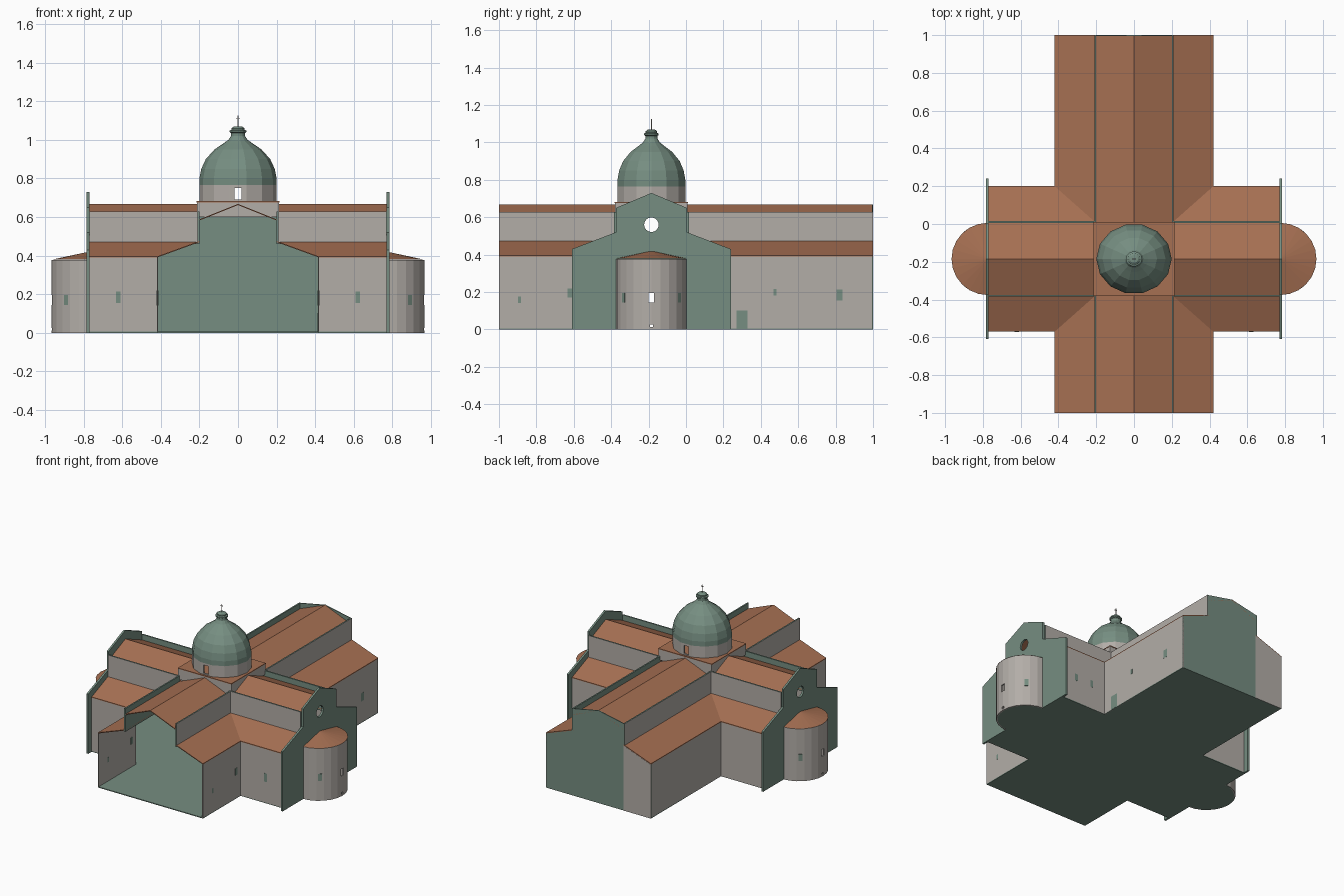
import bpy, bmesh, math
from mathutils import Vector

if "Cube" in bpy.data.objects:
    bpy.data.objects.remove(bpy.data.objects["Cube"], do_unlink=True)


def make_mat(name, rgb):
    m = bpy.data.materials.new(name)
    m.use_nodes = True
    m.diffuse_color = (*rgb, 1)
    m.node_tree.nodes["Principled BSDF"].inputs["Base Color"].default_value = (*rgb, 1)
    return m


GREEN = make_mat("verdigris green", (0.18, 0.27, 0.22))
STONE = make_mat("pale stone", (0.45, 0.42, 0.39))
TILE = make_mat("terracotta tile", (0.38, 0.16, 0.085))


def finish(bm, name, mats, rule=None):
    """Turn a bmesh into an object; rule picks a material index per face."""
    bmesh.ops.remove_doubles(bm, verts=bm.verts, dist=1e-5)
    bmesh.ops.recalc_face_normals(bm, faces=bm.faces)
    bm.normal_update()
    if rule:
        for f in bm.faces:
            f.material_index = rule(f)
    me = bpy.data.meshes.new(name)
    bm.to_mesh(me)
    bm.free()
    for m in mats:
        me.materials.append(m)
    ob = bpy.data.objects.new(name, me)
    bpy.context.scene.collection.objects.link(ob)
    return ob


def slab(name, pts, vec, mat, outer=None, outer_mat=STONE):
    """Polygon extruded along vec; faces looking along outer get outer_mat."""
    bm = bmesh.new()
    face = bm.faces.new([bm.verts.new(p) for p in pts])
    ext = bmesh.ops.extrude_face_region(bm, geom=[face], use_keep_orig=True)
    moved = [g for g in ext["geom"] if isinstance(g, bmesh.types.BMVert)]
    bmesh.ops.translate(bm, verts=moved, vec=vec)
    if outer:
        o = Vector(outer)
        return finish(bm, name, [mat, outer_mat], lambda f: int(f.normal.dot(o) > 0.9))
    return finish(bm, name, [mat])


def box(name, lo, hi, mat):
    (a, b, c), (d, e, f) = lo, hi
    return slab(name, [(a, b, c), (d, b, c), (d, e, c), (a, e, c)], (0, 0, f - c), mat)


def plate(name, centre, size, mat=GREEN):
    c, h = Vector(centre), Vector(size) / 2
    return box(name, c - h, c + h, mat)


def lathe(name, profile, sides, mat):
    bm = bmesh.new()
    rings = []
    for r, z in profile:
        angles = [2 * math.pi * i / sides for i in range(sides)]
        rings.append([bm.verts.new((r * math.cos(a), CY + 0.93 * r * math.sin(a), z)) for a in angles])
    for lo, hi in zip(rings, rings[1:]):
        for i in range(sides):
            j = (i + 1) % sides
            bm.faces.new((lo[i], lo[j], hi[j], hi[i]))
    return finish(bm, name, [mat])


def cut(ob, cutters):
    bpy.context.view_layer.objects.active = ob
    for c in cutters:
        mod = ob.modifiers.new("opening", "BOOLEAN")
        mod.operation, mod.solver, mod.object = "DIFFERENCE", "EXACT", c
        bpy.ops.object.modifier_apply(modifier=mod.name)


CY = -0.185                  # crossing centre
NX, AX, TX = 0.2, 0.42, 0.77  # nave, aisle and transept half extents
Y0, Y1 = -0.375, 0.005       # transept nave
A0, A1 = -0.57, 0.2          # transept aisles
EAVE, LEAN, TOP, GUT, RIDGE = 0.39, 0.47, 0.628, 0.588, 0.668
T = 0.006

# Cutters for the openings
round_cut = slab("round_window_cutter",
                 [(-2, CY + 0.039 * math.cos(i * math.pi / 8), 0.56 + 0.039 * math.sin(i * math.pi / 8))
                  for i in range(16)], (4, 0, 0), GREEN)
apse_cut = box("apse_window_cutter", (-2, CY - 0.015, 0.145), (2, CY + 0.015, 0.195), GREEN)
low_cut = box("apse_vent_cutter", (-2, CY - 0.008, 0.012), (2, CY + 0.008, 0.026), GREEN)
drum_cut = box("drum_window_cutter", (-0.019, -1, 0.69), (0.019, 1, 0.75), GREEN)
cutters = [round_cut, apse_cut, low_cut, drum_cut]

# Floor
slab("floor", [(-AX, -1, 0), (AX, -1, 0), (AX, A0, 0), (TX, A0, 0), (TX, A1, 0), (AX, A1, 0),
               (AX, 1, 0), (-AX, 1, 0), (-AX, A1, 0), (-TX, A1, 0), (-TX, A0, 0), (-AX, A0, 0)],
     (0, 0, T), GREEN)

# Back gable wall with one stone-faced bay
slab("back_wall", [(-AX, 1, 0), (AX, 1, 0), (AX, 1, EAVE), (NX, 1, LEAN), (NX, 1, TOP), (0, 1, RIDGE),
                   (-NX, 1, TOP), (-NX, 1, LEAN), (-AX, 1, EAVE)], (0, -T, 0), GREEN)
slab("back_wall_stone_bay", [(-AX, 0.998, 0), (-NX, 0.998, 0), (-NX, 0.998, LEAN), (-AX, 0.998, EAVE)],
     (0, 0.003, 0), STONE)

for s, side in ((1, "left"), (-1, "right")):
    # Nave: the two arms in front of and behind the crossing
    for end, yc, ya, arm in ((-1, Y0, A0, "front"), (1, Y1, A1, "back")):
        tag = f"{arm}_{side}"
        slab(f"aisle_wall_{tag}", [(s * AX, end, 0), (s * AX, ya, 0), (s * AX, ya, EAVE), (s * AX, end, EAVE)],
             (-s * T, 0, 0), STONE)
        slab(f"aisle_roof_{tag}", [(s * AX, end, EAVE), (s * NX, end, LEAN), (s * NX, yc, LEAN),
                                   (s * AX, ya, EAVE)], (0, 0, T), TILE)
        slab(f"clerestory_{tag}", [(s * NX, end, LEAN - 0.01), (s * NX, yc, LEAN - 0.01),
                                   (s * NX, yc, TOP), (s * NX, end, TOP)], (s * 0.01, 0, 0), GREEN, (s, 0, 0))
        slab(f"nave_roof_{tag}", [(0, end, RIDGE), (s * NX, end, GUT), (s * NX, yc, GUT), (0, yc, RIDGE)],
             (0, 0, -T), TILE)
        # Transept: the two slopes and aisles of this arm
        slab(f"transept_wall_{tag}", [(s * AX, ya, 0), (s * TX, ya, 0), (s * TX, ya, EAVE), (s * AX, ya, EAVE)],
             (0, -end * T, 0), STONE)
        slab(f"transept_aisle_roof_{tag}", [(s * AX, ya, EAVE), (s * TX, ya, EAVE), (s * TX, yc, LEAN),
                                            (s * NX, yc, LEAN)], (0, 0, T), TILE)
        slab(f"transept_clerestory_{tag}", [(s * NX, yc, LEAN - 0.01), (s * TX, yc, LEAN - 0.01),
                                            (s * TX, yc, TOP), (s * NX, yc, TOP)],
             (0, end * 0.01, 0), GREEN, (0, end, 0))
        slab(f"transept_roof_{tag}", [(s * NX, CY, RIDGE), (s * TX, CY, RIDGE), (s * TX, yc, GUT),
                                      (s * NX, yc, GUT)], (0, 0, -T), TILE)

    # Transept facade standing proud of the roofs
    half = [(0.425, 0), (0.425, 0.43), (0.19, 0.52), (0.19, 0.65)]
    outline = [(-y, z) for y, z in half] + [(0, 0.73)] + [(y, z) for y, z in reversed(half)]
    facade = slab(f"transept_facade_{side}", [(s * TX, CY + y, z) for y, z in outline],
                  (s * 0.014, 0, 0), GREEN)
    cut(facade, cutters[:3])

    # Apse: curved wall, floor and half-cone roof
    def arc(r, z, n=12):
        return [(s * (0.775 + r * math.sin(math.pi * i / n)), CY - r * math.cos(math.pi * i / n), z)
                for i in range(n + 1)]
    apse = slab(f"apse_wall_{side}", arc(0.19, 0) + arc(0.18, 0)[::-1], (0, 0, 0.378), STONE)
    cut(apse, cutters[1:3])
    slab(f"apse_floor_{side}", arc(0.188, 0), (0, 0, T), GREEN)
    bm = bmesh.new()
    tip = bm.verts.new((s * 0.775, CY, 0.42))
    rim = [bm.verts.new(p) for p in arc(0.191, 0.379)]
    for a, b in zip(rim, rim[1:]):
        bm.faces.new((tip, a, b))
    bm.faces.new(rim)
    finish(bm, f"apse_roof_{side}", [TILE])
    for k in (-1, 1):
        w = plate(f"apse_window_{side}", (0, 0, 0), (0.008, 0.025, 0.05))
        a = math.radians(52.5) * k
        w.location = (s * (0.775 + 0.186 * math.cos(a)), CY + 0.186 * math.sin(a), 0.17)
        w.rotation_euler.z = s * a

    # Small windows in the front aisles
    plate(f"transept_window_{side}", (s * 0.62, A0 + 0.003, 0.185), (0.024, 0.009, 0.06))
    plate(f"aisle_window_small_{side}", (s * 0.417, -0.89, 0.16), (0.009, 0.014, 0.035))
    plate(f"aisle_window_{side}", (s * 0.417, -0.62, 0.195), (0.009, 0.025, 0.05))

# Openings found only on the +x flank
plate("flank_door", (0.417, 0.3, 0.052), (0.009, 0.06, 0.1))
plate("flank_window_inner", (0.417, 0.475, 0.2), (0.009, 0.016, 0.035))
plate("flank_window_outer", (0.417, 0.82, 0.185), (0.009, 0.032, 0.058))
for x in (0.53, 0.66):
    plate("transept_back_window", (x, A1 - 0.003, 0.19), (0.022, 0.009, 0.05))

# Crossing block, drum and dome
box("crossing_block", (-0.212, Y0 - 0.004, 0.6), (0.212, Y1 + 0.004, 0.676), STONE)
box("crossing_roof", (-0.214, Y0 - 0.006, 0.676), (0.214, Y1 + 0.006, 0.682), TILE)
drum = lathe("drum", [(0.188, 0.68), (0.2, 0.68), (0.2, 0.765), (0.188, 0.765), (0.188, 0.68)], 14, STONE)
cut(drum, [drum_cut])
lathe("dome", [(0.2, 0.765), (0.2, 0.8), (0.19, 0.85), (0.167, 0.9), (0.122, 0.95),
               (0.075, 0.982), (0.05, 1.0), (0.036, 1.02)], 14, GREEN)
lathe("lantern", [(0.036, 1.01), (0.036, 1.035), (0.043, 1.04), (0.043, 1.048), (0.034, 1.052),
                  (0.034, 1.06), (0.022, 1.068), (0, 1.07)], 14, GREEN)
plate("finial", (0, CY, 1.095), (0.004, 0.004, 0.06), STONE)
plate("finial_bar", (0, CY, 1.112), (0.02, 0.004, 0.004), STONE)

for c in cutters:
    bpy.data.objects.remove(c, do_unlink=True)
